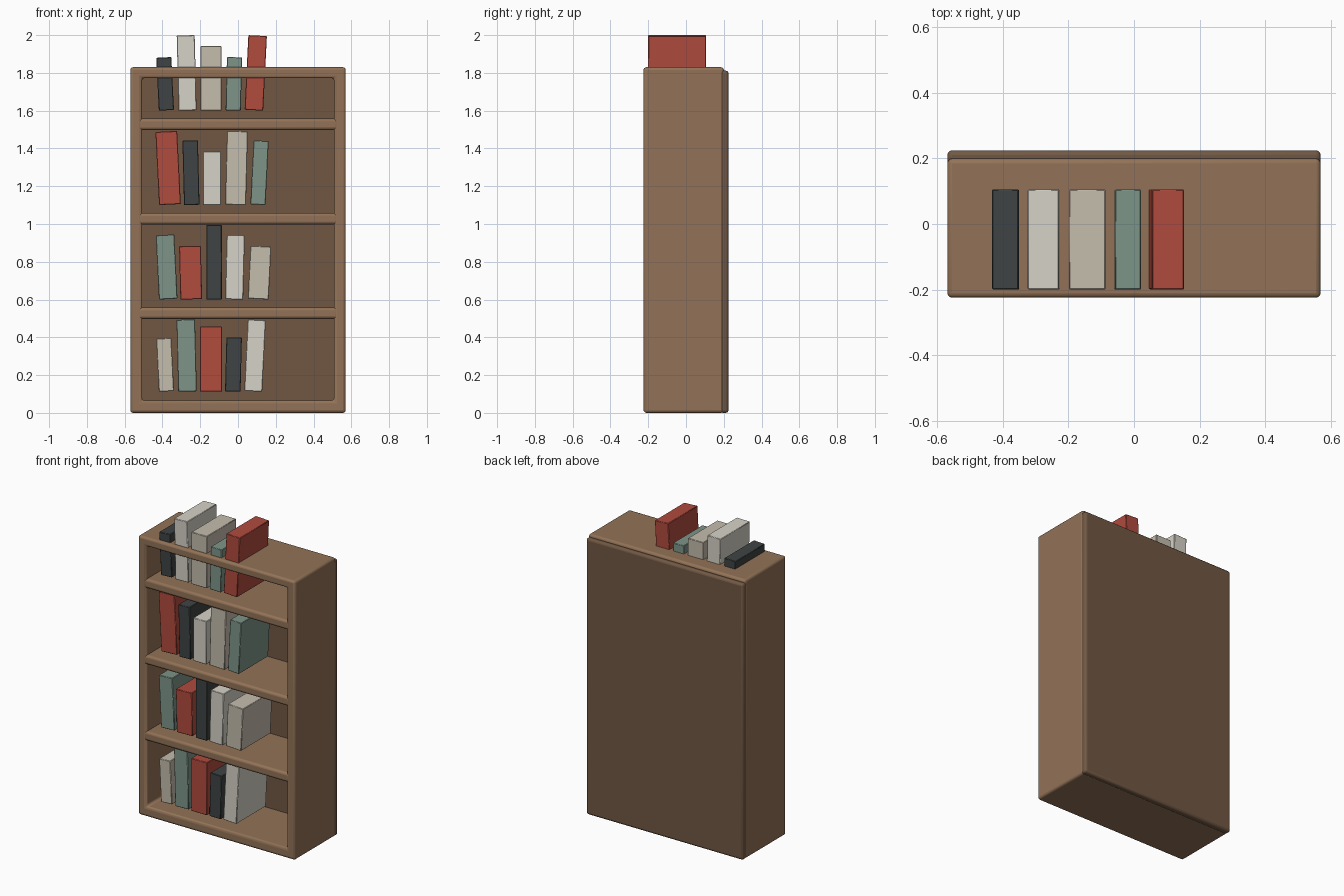
import bpy, bmesh
from mathutils import Matrix

if "Cube" in bpy.data.objects:
    bpy.data.objects.remove(bpy.data.objects["Cube"])


def material(name, rgb):
    m = bpy.data.materials.new(name)
    m.diffuse_color = (*rgb, 1)
    m.use_nodes = True
    m.node_tree.nodes["Principled BSDF"].inputs["Base Color"].default_value = m.diffuse_color
    return m


MATS = {
    "wood": material("wood", (0.29, 0.17, 0.095)),
    "back": material("dark_wood", (0.165, 0.097, 0.057)),
    "red": material("red_cover", (0.44, 0.07, 0.048)),
    "dark": material("charcoal_cover", (0.05, 0.057, 0.057)),
    "white": material("white_cover", (0.67, 0.65, 0.57)),
    "cream": material("cream_cover", (0.56, 0.51, 0.42)),
    "green": material("green_cover", (0.21, 0.30, 0.25)),
}


def finish(name, bm, mat, bevel, segments=3):
    bmesh.ops.recalc_face_normals(bm, faces=bm.faces)
    me = bpy.data.meshes.new(name)
    bm.to_mesh(me)
    bm.free()
    ob = bpy.data.objects.new(name, me)
    bpy.context.collection.objects.link(ob)
    me.materials.append(MATS[mat])
    mod = ob.modifiers.new("bevel", 'BEVEL')
    mod.width, mod.segments = bevel, segments
    mod.limit_method = 'ANGLE'
    bpy.context.view_layer.objects.active = ob
    ob.select_set(True)
    bpy.ops.object.shade_smooth_by_angle(angle=0.6)
    ob.select_set(False)
    return ob


def box(name, lo, hi, mat, bevel, segments=3, tilt=0):
    bm = bmesh.new()
    bmesh.ops.create_cube(bm, size=1)
    size = [b - a for a, b in zip(lo, hi)]
    mid = [(a + b) / 2 for a, b in zip(lo, hi)]
    bm.transform(Matrix.Translation(mid) @ Matrix.Rotation(tilt, 4, 'Y')
                 @ Matrix.Diagonal((*size, 1)))
    return finish(name, bm, mat, bevel, segments)


# Outer frame: rectangular ring (sides, top, bottom) extruded in depth
def rect(bm, x, z0, z1, y):
    return [bm.verts.new(p) for p in ((-x, y, z0), (x, y, z0), (x, y, z1), (-x, y, z1))]


bm = bmesh.new()
outer = rect(bm, 0.57, 0, 1.83, -0.225)
inner = rect(bm, 0.508, 0.066, 1.773, -0.225)
ring = []
for i in range(4):
    j = (i + 1) % 4
    ring.append(bm.faces.new((outer[i], outer[j], inner[j], inner[i])))
ext = bmesh.ops.extrude_face_region(bm, geom=ring, use_keep_orig=True)
for v in ext["geom"]:
    if isinstance(v, bmesh.types.BMVert):
        v.co.y = 0.20
finish("case_frame", bm, "wood", 0.015)

# Back panel
box("back_panel", (-0.57, 0.18, 0.0), (0.57, 0.225, 1.812), "back", 0.015)

# Shelves
for i in range(3):
    z = 0.5 * (i + 1)
    box(f"shelf_{i + 1}", (-0.53, -0.225, z - 0.002), (0.53, 0.195, z + 0.058), "wood", 0.015)

# Books per row: base height, then (colour, centre x, width, top height)
ROWS = [
    (0.112, [("cream", -.386, .08, .397), ("green", -.272, .098, .495), ("red", -.143, .115, .458),
             ("dark", -.024, .082, .40), ("white", .09, .095, .495)]),
    (0.60, [("green", -.378, .098, .945), ("red", -.251, .115, .885), ("dark", -.127, .082, .995),
            ("white", -.016, .095, .943), ("cream", .114, .11, .885)]),
    (1.10, [("red", -.370, .115, 1.493), ("dark", -.249, .082, 1.443), ("white", -.138, .095, 1.383),
            ("cream", -.008, .11, 1.493), ("green", .114, .08, 1.443)]),
    (1.60, [("dark", -.386, .08, 1.884), ("white", -.272, .095, 2.0), ("cream", -.143, .112, 1.942),
            ("green", -.022, .08, 1.884), ("red", .094, .098, 2.0)]),
]
for r, (base, books) in enumerate(ROWS):
    for k, (colour, x, w, top) in enumerate(books):
        tilt = 0.025 * (k - 2)
        trim = abs(tilt) * w / 2
        box(f"book_{r + 1}_{k + 1}", (x - w / 2, -0.20, base + trim),
            (x + w / 2, 0.106, top - trim), colour, 0.003, 1, tilt)
